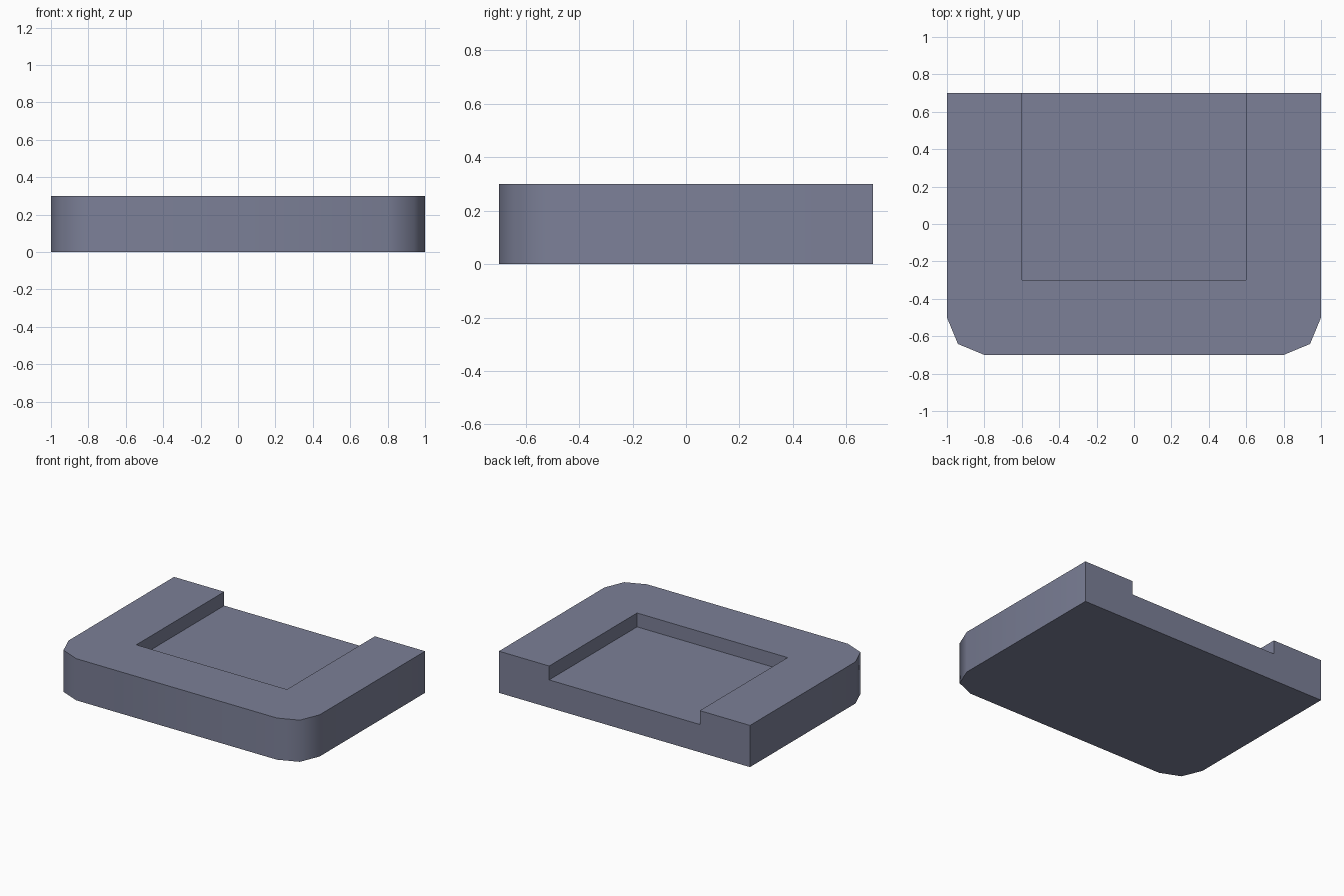
import bpy, bmesh, math

if "Cube" in bpy.data.objects:
    bpy.data.objects.remove(bpy.data.objects["Cube"])

HEIGHT, FLOOR = 0.3, 0.2      # slab top and recess floor
R, SEGS = 0.2, 2              # front corner rounding

mat = bpy.data.materials.new("slate_blue_grey")
mat.diffuse_color = (0.2, 0.215, 0.31, 1)
mat.use_nodes = True
mat.node_tree.nodes["Principled BSDF"].inputs["Base Color"].default_value = mat.diffuse_color


def corner(cx, cy, start):
    """Quarter-circle points, counter-clockwise from the start angle."""
    return [(cx + R * math.cos(a), cy + R * math.sin(a))
            for a in (math.radians(start + 90 * i / SEGS) for i in range(SEGS + 1))]


# Plan outlines: outer slab with rounded front corners, recess open at the back
outer = [(-1, 0.7)] + corner(-0.8, -0.5, 180) + corner(0.8, -0.5, 270) + [(1, 0.7)]
recess = [(0.6, 0.7), (0.6, -0.3), (-0.6, -0.3), (-0.6, 0.7)]

bm = bmesh.new()


def ring(points, z):
    return [bm.verts.new((x, y, z)) for x, y in points]


low, high = ring(outer, 0), ring(outer, HEIGHT)
rim, floor = ring(recess, HEIGHT), ring(recess, FLOOR)

# Underside, U-shaped top and recess floor
bm.faces.new(low[::-1])
bm.faces.new(high + rim)
bm.faces.new(floor[::-1])

# Outer side walls and recess walls
for bottom, top in ((low, high), (floor, rim)):
    for i in range(len(top) - 1):
        bm.faces.new((bottom[i], bottom[i + 1], top[i + 1], top[i]))

# Notched back wall
bm.faces.new([low[-1], low[0], high[0], rim[3], floor[3], floor[0], rim[0], high[-1]])
bmesh.ops.recalc_face_normals(bm, faces=bm.faces)

mesh = bpy.data.meshes.new("recessed_tray")
bm.to_mesh(mesh)
bm.free()
mesh.materials.append(mat)
tray = bpy.data.objects.new("recessed_tray", mesh)
bpy.context.collection.objects.link(tray)

# Smooth the rounded corners, keep the square edges sharp
bpy.context.view_layer.objects.active = tray
tray.select_set(True)
bpy.ops.object.shade_smooth_by_angle(angle=math.radians(60))
